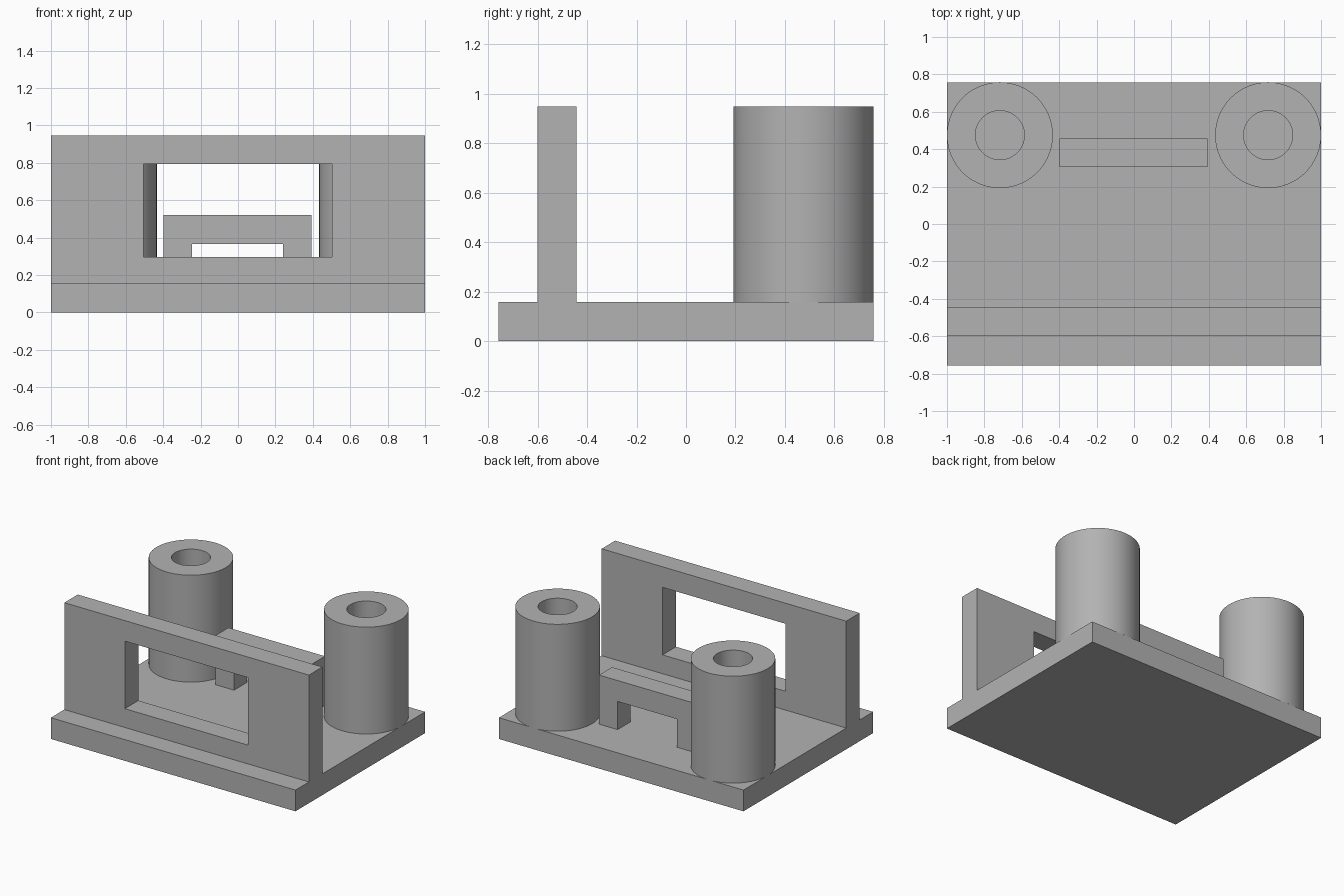
import bpy, bmesh, math
from mathutils import Vector

if "Cube" in bpy.data.objects:
    bpy.data.objects.remove(bpy.data.objects["Cube"])

grey = bpy.data.materials.new("plain grey")
grey.diffuse_color = (0.45, 0.45, 0.45, 1)
grey.use_nodes = True
grey.node_tree.nodes["Principled BSDF"].inputs["Base Color"].default_value = grey.diffuse_color

BASE_TOP, TOP = 0.157, 0.947


def make(name, bm):
    bmesh.ops.recalc_face_normals(bm, faces=bm.faces)
    mesh = bpy.data.meshes.new(name)
    bm.to_mesh(mesh)
    bm.free()
    mesh.materials.append(grey)
    ob = bpy.data.objects.new(name, mesh)
    bpy.context.collection.objects.link(ob)
    return ob


def extrude(name, points, offset):
    """Solid from a flat outline pushed along offset."""
    bm = bmesh.new()
    face = bm.faces.new([bm.verts.new(p) for p in points])
    new = bmesh.ops.extrude_face_region(bm, geom=[face], use_keep_orig=True)
    verts = [g for g in new["geom"] if isinstance(g, bmesh.types.BMVert)]
    bmesh.ops.translate(bm, verts=verts, vec=Vector(offset))
    return make(name, bm)


def tube(name, x, y, outer, inner, segments=96):
    """Post with a bore reaching down to the base plate."""
    bm = bmesh.new()
    profile = [(outer, BASE_TOP), (outer, TOP), (inner, TOP), (inner, BASE_TOP)]
    verts = [bm.verts.new((x + r, y, z)) for r, z in profile]
    edges = [bm.edges.new(pair) for pair in zip(verts, verts[1:])]
    bmesh.ops.spin(bm, geom=verts + edges, cent=(x, y, 0), axis=(0, 0, 1),
                   angle=math.tau, steps=segments, use_merge=True)
    bmesh.ops.remove_doubles(bm, verts=bm.verts, dist=1e-4)
    ob = make(name, bm)
    bpy.ops.object.select_all(action="DESELECT")
    ob.select_set(True)
    bpy.context.view_layer.objects.active = ob
    bpy.ops.object.shade_smooth_by_angle(angle=math.radians(30))
    return ob


# Base plate and upright front wall in one piece
outline = [(-0.757, 0), (0.757, 0), (0.757, BASE_TOP), (-0.443, BASE_TOP),
           (-0.443, TOP), (-0.6, TOP), (-0.6, BASE_TOP), (-0.757, BASE_TOP)]
body = extrude("base_and_wall", [(-1, y, z) for y, z in outline], (2, 0, 0))

# Rectangular window through the wall
window = [(-0.505, 0.296), (0.502, 0.296), (0.502, 0.795), (-0.505, 0.795)]
cutter = extrude("window_cutter", [(x, -0.7, z) for x, z in window], (0, 0.4, 0))
cutter.hide_render = True
cutter.hide_set(True)
cut = body.modifiers.new("window", "BOOLEAN")
cut.operation = "DIFFERENCE"
cut.solver = "EXACT"
cut.object = cutter

# Small bridge between the posts
arch = [(-0.398, BASE_TOP), (-0.398, 0.52), (0.392, 0.52), (0.392, BASE_TOP),
        (0.24, BASE_TOP), (0.24, 0.365), (-0.245, 0.365), (-0.245, BASE_TOP)]
extrude("bridge", [(x, 0.304, z) for x, z in arch], (0, 0.152, 0))

# Hollow rear posts
for side, label in ((-1, "left"), (1, "right")):
    tube(label + "_post", side * 0.717, 0.475, 0.283, 0.131)
